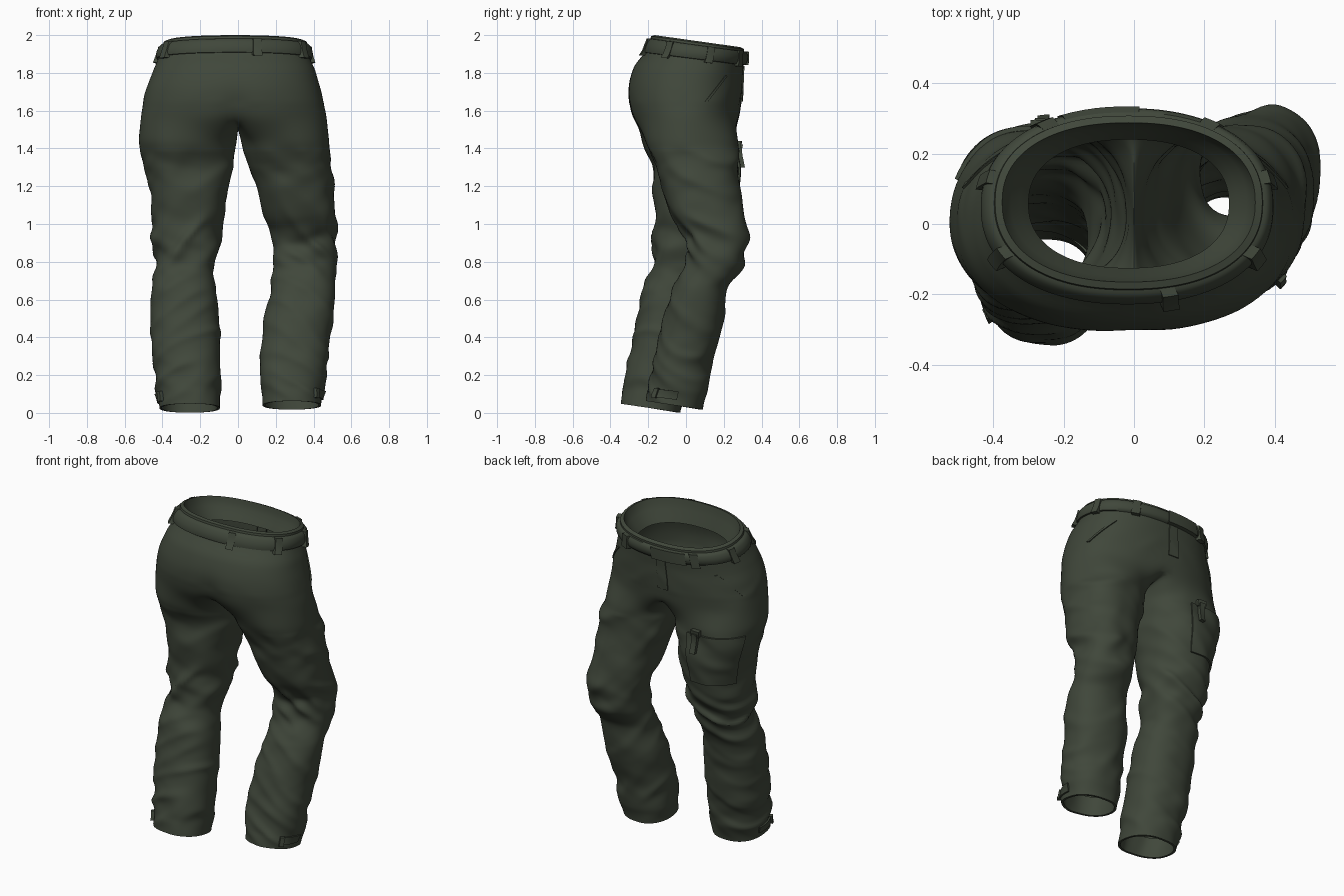
import bpy, bmesh
from math import sin, cos, radians, exp, copysign
from mathutils import Vector, noise

cube = bpy.data.objects.get("Cube")
if cube:
    bpy.data.objects.remove(cube, do_unlink=True)

cloth = bpy.data.materials.new("dark olive cloth")
cloth.use_nodes = True
cloth.diffuse_color = (0.051, 0.063, 0.043, 1)
cloth.node_tree.nodes["Principled BSDF"].inputs["Base Color"].default_value = cloth.diffuse_color

# Cross-sections: height, right x, left x, back y, front y, tilt
HIPS = [(1.96, -.395, .365, -.185, .308, -.14), (1.88, -.42, .38, -.215, .305, -.13),
        (1.81, -.45, .41, -.275, .3, -.08), (1.72, -.485, .435, -.305, .298, -.03),
        (1.62, -.508, .458, -.305, .292, 0), (1.56, -.52, .468, -.29, .284, 0)]
LINING = [(1.968, -.375, .345, -.165, .288, -.14), (1.91, -.35, .32, -.15, .275, -.14),
          (1.84, -.3, .27, -.125, .24, -.14)]
# Leg sections: height, inner, outer, back, front, tilt
RIGHT = [(1.44, .01, .525, -.235, .268, 0), (1.3, .03, .49, -.18, .275, 0),
         (1.18, .055, .465, -.175, .265, 0), (1.05, .075, .455, -.165, .24, 0),
         (.92, .09, .45, -.175, .205, 0), (.78, .13, .44, -.175, .15, 0),
         (.66, .12, .455, -.23, .1, 0), (.5, .1, .465, -.26, .065, 0),
         (.3, .09, .45, -.3, .035, -.03), (.12, .09, .435, -.33, 0, -.1),
         (.025, .095, .415, -.345, -.03, -.15)]
LEFT = [(1.44, .02, .48, -.22, .275, 0), (1.3, .06, .495, -.15, .285, 0),
        (1.18, .1, .51, -.125, .295, 0), (1.05, .13, .52, -.08, .31, 0),
        (.92, .165, .52, -.005, .335, 0), (.78, .18, .515, 0, .305, 0),
        (.66, .175, .52, -.07, .225, 0), (.5, .14, .505, -.12, .2, 0),
        (.3, .12, .475, -.165, .145, -.03), (.12, .125, .455, -.2, .11, -.1),
        (.04, .13, .44, -.21, .09, -.15)]


def sample(rows, z):
    """Smoothly interpolated section at height z."""
    z = min(max(z, rows[-1][0]), rows[0][0])
    i = next(k for k in range(len(rows) - 1) if z >= rows[k + 1][0])
    b, c = rows[i], rows[i + 1]
    a, d = rows[max(i - 1, 0)], rows[min(i + 2, len(rows) - 1)]
    t = (b[0] - z) / (b[0] - c[0])
    return [q + .5 * t * (r - p + t * (2 * p - 5 * q + 4 * r - s + t * (3 * (q - r) + s - p)))
            for p, q, r, s in zip(a, b, c, d)]


def bump(z, mid, width):
    return exp(-((z - mid) / width) ** 2)


def fold(p):
    """Soft cloth folds, strongest at the knee, upper thigh and ankle."""
    amp = .006 + .014 * bump(p.z, .88, .14) + .006 * bump(p.z, 1.32, .15) + .004 * bump(p.z, .2, .14)
    amp *= min(1, max(0, (1.84 - p.z) * 3)) * min(1, .25 + p.z * 6)
    if p.y < 0:
        amp *= 1 - .7 * min(1, max(0, (p.z - 1.3) * 6)) * min(1, -p.y * 10)
    slant = abs(p.x) * 4 + p.y * 2.5
    n = noise.noise(Vector((p.x * 2.5, p.y * 2.5, p.z * 6 + slant)))
    m = noise.noise(Vector((p.x * 5 + 9, p.y * 5, p.z * 11 - slant)))
    return amp * (1.5 * exp(-12 * n * n) - .9 + .7 * m)


def surf(rows, side, z, angle, off=0):
    """Point on the cloth; angle 0 is the outer side, 90 the front."""
    _, x0, x1, y0, y1, tilt = sample(rows, z)
    if rows in (LEFT, RIGHT):
        x0, x1 = x0 * side, x1 * side
    cx, cy = (x0 + x1) / 2, (y0 + y1) / 2
    c, s = cos(radians(angle)), sin(radians(angle))
    dx = side * abs(x1 - x0) / 2 * copysign(abs(c) ** .88, c)
    dy = (y1 - y0) / 2 * copysign(abs(s) ** .88, s)
    p = Vector((cx + dx, cy + dy, z + tilt * dy))
    # shallow groove between the seat halves
    if rows is HIPS and dy < 0:
        p.y += .03 * bump(p.x, 0, .07) * bump(z, 1.55, .12)
    f = fold(p) if rows is not LINING else 0
    return p + Vector((dx, dy, 0)).normalized() * (f + off)


def finish(name, bm):
    bmesh.ops.recalc_face_normals(bm, faces=bm.faces)
    mesh = bpy.data.meshes.new(name)
    bm.to_mesh(mesh)
    bm.free()
    mesh.materials.append(cloth)
    ob = bpy.data.objects.new(name, mesh)
    bpy.context.collection.objects.link(ob)
    bpy.ops.object.select_all(action='DESELECT')
    ob.select_set(True)
    bpy.context.view_layer.objects.active = ob
    bpy.ops.object.shade_smooth_by_angle(angle=radians(50))


def bridge(bm, a, b, closed=True):
    for i in range(len(a) - (not closed)):
        j = (i + 1) % len(a)
        bm.faces.new((a[i], a[j], b[j], b[i]))


def hip_ring(bm, rows, z, off=0):
    pts = [surf(rows, 1, z, 90 - i * 180 / 54, off) for i in range(55)]
    pts += [surf(rows, -1, z, -90 + i * 180 / 54, off) for i in range(1, 54)]
    return [bm.verts.new(p) for p in pts]


def leg_ring(rows, side, z, off=0):
    return [surf(rows, side, z, 135 - 5 * i, off) for i in range(72)]


# Trousers: hips, lining and both legs in one shell
bm = bmesh.new()
rings = [hip_ring(bm, LINING, z) for z in (1.84, 1.875, 1.91, 1.94, 1.968)]
rings += [hip_ring(bm, HIPS, 1.96 - .4 * i / 24) for i in range(25)]
for a, b in zip(rings, rings[1:]):
    bridge(bm, a, b)
hip = rings[-1]
front, back = hip[0].co, hip[54].co
crotch = []
for k in range(1, 18):
    p = back.lerp(front, k / 18)
    crotch.append(bm.verts.new((0, p.y, p.z - .06 * sin(radians(10 * k)))))
for side, rows, half in ((1, LEFT, hip[:55]), (-1, RIGHT, hip[:1] + hip[:53:-1])):
    top = half + crotch
    start = leg_ring(rows, side, 1.44)
    levels = [[v.co.lerp(p, t / 7) for v, p in zip(top, start)] for t in range(1, 7)]
    low = rows[-1][0]
    levels += [leg_ring(rows, side, 1.44 + (low - 1.44) * i / 110) for i in range(111)]
    # turned-in hem
    levels += [leg_ring(rows, side, low + dz, off) for dz, off in ((0, -.014), (.05, -.02), (.12, -.025))]
    prev = top
    for pts in levels:
        ring = [bm.verts.new(p) for p in pts]
        bridge(bm, prev, ring)
        prev = ring
for _ in range(8):
    bmesh.ops.smooth_vert(bm, verts=[v for v in bm.verts if 1.4 < v.co.z < 1.63], factor=.5,
                          use_axis_x=True, use_axis_y=True, use_axis_z=True)
finish("trousers", bm)

# Belt
bm = bmesh.new()
section = ((-.008, .036), (.01, .034), (.02, .02), (.023, 0), (.02, -.02), (.01, -.036), (-.01, -.04))
rings = [hip_ring(bm, HIPS, 1.912 + dz, off) for off, dz in section]
for a, b in zip(rings, rings[1:]):
    bridge(bm, a, b)
finish("belt", bm)


def patch(name, rows, side, z0, z1, a0, a1, off, shear=0, n=10):
    """Raised piece of cloth that follows the surface."""
    bm = bmesh.new()
    steps = [0] + [i / n for i in range(n + 1)] + [1]
    grid = []
    for i, v in enumerate(steps):
        row = []
        for j, u in enumerate(steps):
            edge = i in (0, n + 2) or j in (0, n + 2)
            angle = a0 + (a1 - a0) * u + shear * v
            row.append(bm.verts.new(surf(rows, side, z0 + (z1 - z0) * v, angle, -.008 if edge else off)))
        grid.append(row)
    for a, b in zip(grid, grid[1:]):
        bridge(bm, a, b, closed=False)
    finish(name, bm)


# Belt loops, buckle tab and fly
for side, label in ((1, "left"), (-1, "right")):
    for k, angle in enumerate((58, 14, -30)):
        patch(f"{label}_belt_loop_{k + 1}", HIPS, side, 1.862, 1.948, angle - 4, angle + 4, .029, n=4)
    patch(f"{label}_slant_pocket", HIPS, side, 1.65, 1.8, 18, 21, .007, 22, n=18)
patch("back_belt_loop", HIPS, 1, 1.862, 1.948, -79, -73, .027, n=4)
patch("buckle_tab", HIPS, -1, 1.874, 1.946, 66, 93, .027, n=6)
patch("fly_flap", HIPS, -1, 1.65, 1.87, 85, 91, .006, n=16)

# Cargo pocket and zip pull
patch("cargo_pocket", RIGHT, -1, 1.1, 1.41, 22, 102, .01, n=20)
patch("zip_pull", RIGHT, -1, 1.3, 1.42, 88, 93, .032, n=4)
patch("zip_slider", RIGHT, -1, 1.4, 1.44, 86, 95, .024, n=4)

# Hem straps
for side, rows, label, mid in ((1, LEFT, "left", -22), (-1, RIGHT, "right", -8)):
    low = rows[-1][0]
    patch(f"{label}_hem_strap", rows, side, low + .03, low + .075, mid - 24, mid + 24, .01)
    patch(f"{label}_strap_end", rows, side, low + .025, low + .08, mid - 24, mid - 14, .02, n=4)
